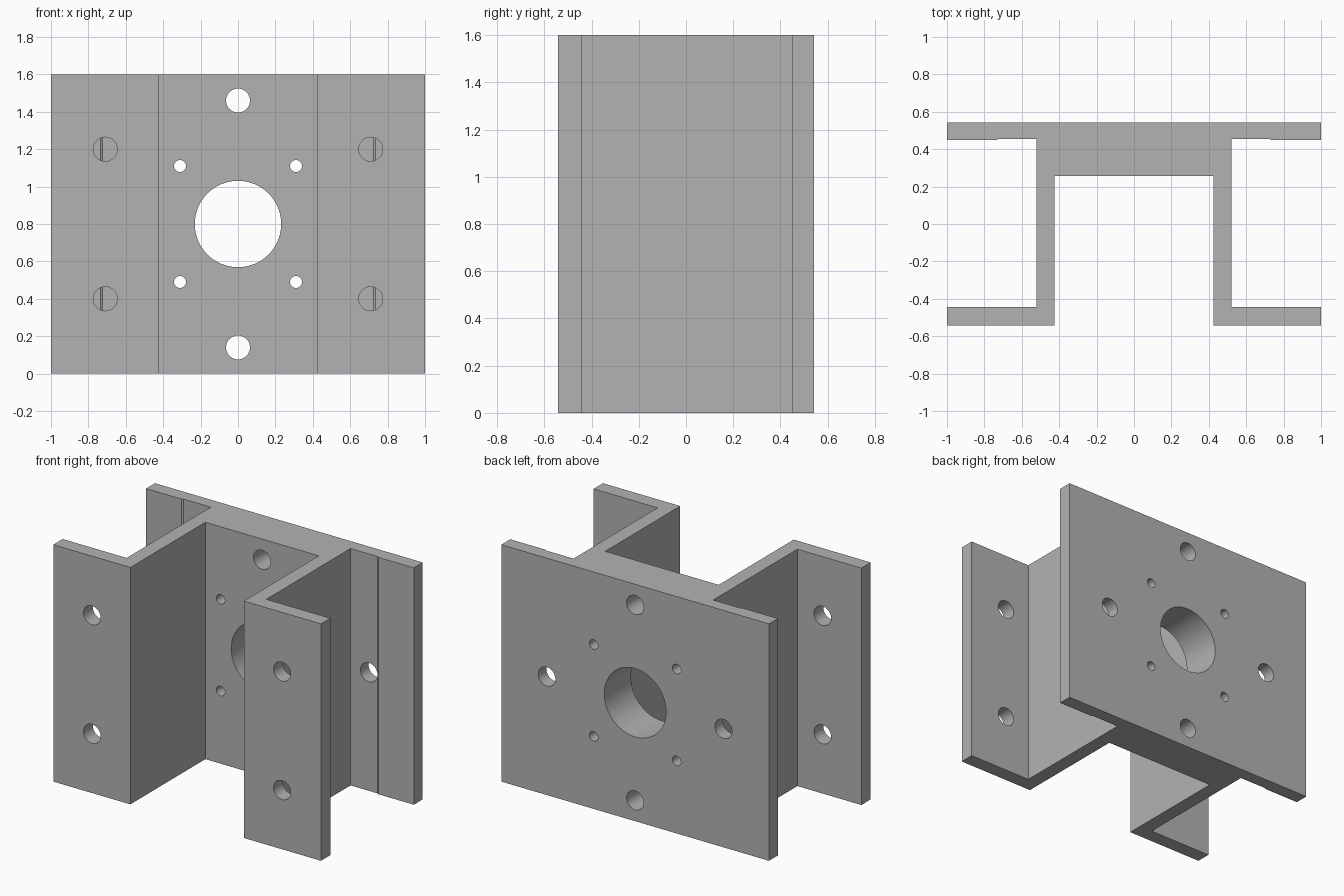
import bpy
import bmesh
from math import pi, radians
from mathutils import Matrix

cube = bpy.data.objects.get("Cube")
if cube:
    bpy.data.objects.remove(cube, do_unlink=True)

HEIGHT = 1.6
BACK, FRONT = 0.543, -0.543

grey = bpy.data.materials.new("plain_grey")
grey.use_nodes = True
colour = (0.45, 0.45, 0.45, 1)
grey.diffuse_color = colour
grey.node_tree.nodes["Principled BSDF"].inputs["Base Color"].default_value = colour


def make_object(name, bm):
    bmesh.ops.recalc_face_normals(bm, faces=bm.faces)
    mesh = bpy.data.meshes.new(name)
    bm.to_mesh(mesh)
    bm.free()
    mesh.materials.append(grey)
    obj = bpy.data.objects.new(name, mesh)
    bpy.context.collection.objects.link(obj)
    return obj


# Bracket: half the plan outline, mirrored and extruded upwards
half = [(1, BACK), (1, 0.448), (0.735, 0.448), (0.725, 0.455), (0.522, 0.455),
        (0.522, -0.443), (1, -0.443), (1, FRONT), (0.424, FRONT), (0.424, 0.257)]
outline = half + [(-x, y) for x, y in reversed(half)]
bm = bmesh.new()
base = bm.faces.new([bm.verts.new((x, y, 0)) for x, y in outline])
extruded = bmesh.ops.extrude_face_region(bm, geom=[base])
bmesh.ops.translate(bm, vec=(0, 0, HEIGHT),
                    verts=[v for v in extruded["geom"] if isinstance(v, bmesh.types.BMVert)])
bracket = make_object("mounting_bracket", bm)

# Holes as (x, z, radius) for the back plate and for the front flanges
mid = HEIGHT / 2
back_holes = [(0, mid, 0.231)]
flange_holes = []
for s in (-1, 1):
    back_holes += [(0, mid + s * 0.66, 0.064), (s * 0.66, mid, 0.064)]
    for t in (-1, 1):
        back_holes.append((s * 0.31, mid + t * 0.31, 0.032))
        flange_holes.append((s * 0.71, mid + t * 0.4, 0.064))

# Cutter: a cylinder along y for each hole
bm = bmesh.new()
for holes, y in ((back_holes, 0.4), (flange_holes, -0.5)):
    for x, z, r in holes:
        place = Matrix.Translation((x, y, z)) @ Matrix.Rotation(pi / 2, 4, "X")
        bmesh.ops.create_cone(bm, cap_ends=True, segments=48, radius1=r, radius2=r,
                              depth=0.5, matrix=place)
cutter = make_object("hole_cutter", bm)
cutter.hide_render = True

# Drill the holes
drill = bracket.modifiers.new("holes", "BOOLEAN")
drill.operation = "DIFFERENCE"
drill.solver = "EXACT"
drill.object = cutter
bpy.ops.object.select_all(action="DESELECT")
bracket.select_set(True)
bpy.context.view_layer.objects.active = bracket
bpy.ops.object.modifier_apply(modifier=drill.name)
bpy.data.objects.remove(cutter, do_unlink=True)

bpy.ops.object.shade_smooth_by_angle(angle=radians(30))
